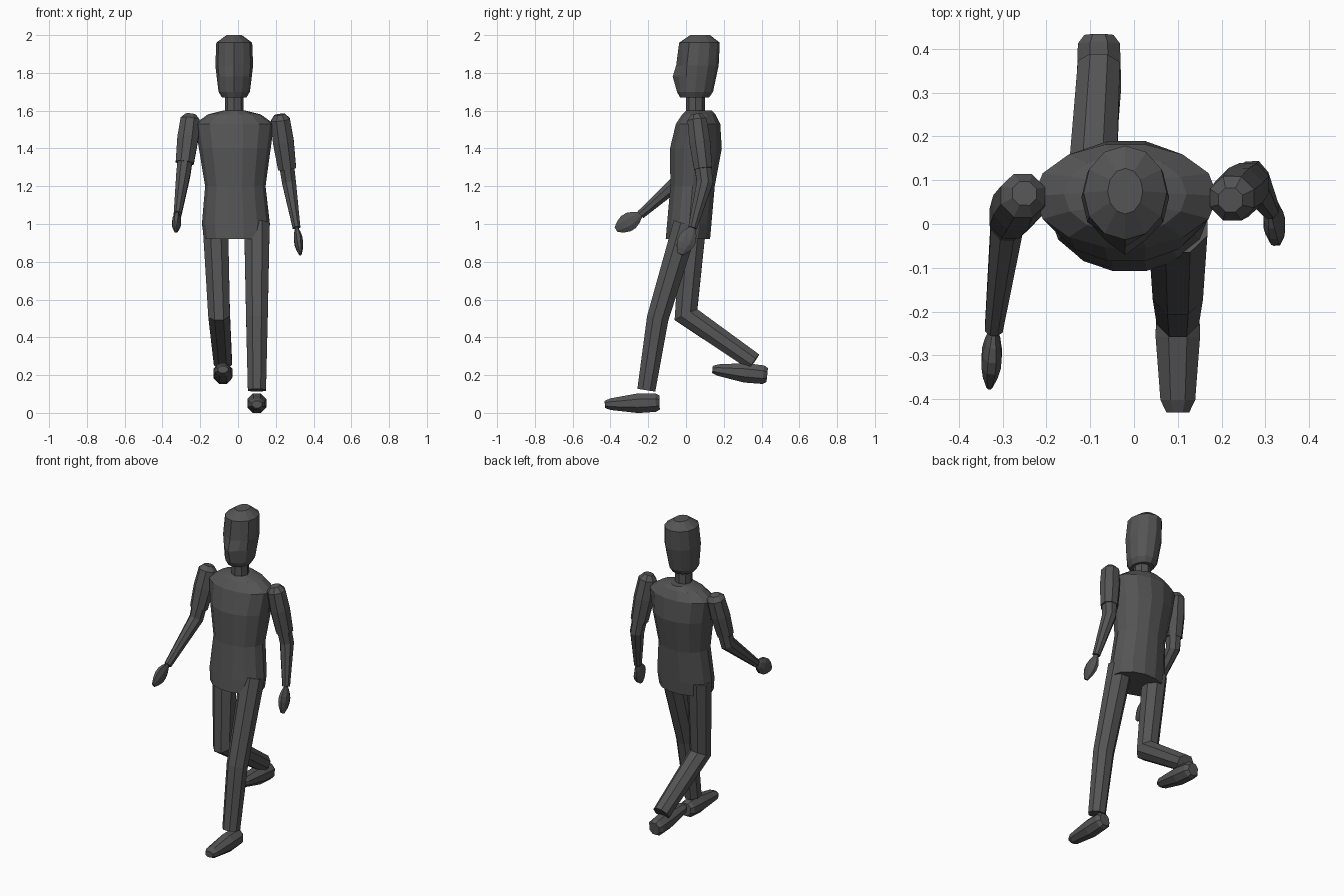
import bpy, bmesh, math
from mathutils import Vector

if "Cube" in bpy.data.objects:
    bpy.data.objects.remove(bpy.data.objects["Cube"])

SHADE = 0.09
grey = bpy.data.materials.new("dark grey")
grey.use_nodes = True
grey.diffuse_color = (SHADE, SHADE, SHADE, 1)
grey.node_tree.nodes["Principled BSDF"].inputs["Base Color"].default_value = grey.diffuse_color


def tube(name, centres, widths, depths, sides=8, phase=0.5, upright=False):
    """Skin oval rings along a path, mitred at its joints or kept level."""
    bm = bmesh.new()
    loops = []
    for index, centre in enumerate(centres):
        previous = centres[max(index - 1, 0)]
        following = centres[min(index + 1, len(centres) - 1)]
        arriving = (centre - previous).normalized()
        leaving = (following - centre).normalized()
        along = (arriving + leaving).normalized()
        if upright:
            along = Vector((0, 0, 1))
        across = (Vector((1, 0, 0)) - along * along.x).normalized()
        through = along.cross(across)
        mitre = max(along.dot(arriving), along.dot(leaving))
        loop = []
        for step in range(sides):
            angle = math.tau * (step + phase) / sides
            offset = across * math.cos(angle) * widths[index]
            offset += through * math.sin(angle) * depths[index] / mitre
            loop.append(bm.verts.new(centre + offset))
        loops.append(loop)
    for lower, upper in zip(loops, loops[1:]):
        for step in range(sides):
            after = (step + 1) % sides
            bm.faces.new((lower[step], lower[after], upper[after], upper[step]))
    bm.faces.new(loops[0])
    bm.faces.new(loops[-1])
    bmesh.ops.recalc_face_normals(bm, faces=bm.faces)
    mesh = bpy.data.meshes.new(name)
    bm.to_mesh(mesh)
    bm.free()
    mesh.materials.append(grey)
    part = bpy.data.objects.new(name, mesh)
    bpy.context.collection.objects.link(part)
    return part


def column(name, base, top, heights, widths, depths, sides):
    """Stack level rings whose centres lean evenly from base to top."""
    base, top = Vector(base), Vector(top)
    centres = [base.lerp(top, (height - base.z) / (top.z - base.z)) for height in heights]
    return tube(name, centres, widths, depths, sides, phase=0, upright=True)


def arm(side, shoulder, elbow, wrist, fingertip):
    shoulder, elbow, wrist, fingertip = map(Vector, (shoulder, elbow, wrist, fingertip))

    # Upper arm with a domed shoulder, ending in a lip above the elbow
    cuff = shoulder.lerp(elbow, 0.8)
    radii = (0.03, 0.055, 0.06, 0.052)
    path = [shoulder.lerp(cuff, fraction) for fraction in (0, 0.1, 0.5, 1)]
    tube(side + "_upper_arm", path, radii, radii)

    # Forearm tapering to the wrist
    widths = (0.043, 0.04, 0.022)
    depths = [width * 1.15 for width in widths]
    tube(side + "_forearm", [shoulder.lerp(elbow, 0.7), elbow, wrist], widths, depths)

    # Flat oval hand
    fractions = [step / 5 for step in range(6)]
    path = [wrist.lerp(fingertip, fraction) for fraction in fractions]
    swell = [math.sin(math.pi * (0.1 + 0.8 * fraction)) for fraction in fractions]
    tube(side + "_hand", path, [0.025 * s for s in swell], [0.053 * s for s in swell])


def leg(side, hip, knee, ankle, heel, toe):
    # Straight-sided leg
    radii = (0.073, 0.062, 0.052)
    tube(side + "_leg", [Vector(joint) for joint in (hip, knee, ankle)], radii, radii)

    # Wedge-shaped foot
    heel, toe = Vector(heel), Vector(toe)
    path = [heel.lerp(toe, fraction) for fraction in (0, 0.07, 0.4, 0.9, 1)]
    widths = (0.036, 0.052, 0.055, 0.043, 0.028)
    depths = (0.04, 0.053, 0.056, 0.033, 0.02)
    tube(side + "_foot", path, widths, depths)


# Torso, narrow at the waist and broad at the shoulders
column("torso", (-0.01, 0.01, 0.92), (-0.02, 0.07, 1.6),
       heights=(0.92, 1, 1.2, 1.4, 1.53, 1.58, 1.6),
       widths=(0.17, 0.18, 0.16, 0.19, 0.21, 0.14, 0.06),
       depths=(0.12, 0.12, 0.12, 0.14, 0.12, 0.09, 0.07), sides=14)

# Neck
neck_radii = (0.05, 0.05)
column("neck", (-0.02, 0.05, 1.55), (-0.02, 0.05, 1.7), (1.55, 1.7), neck_radii, neck_radii, sides=8)

# Head, with a pulled nose and pressed eye hollows
HEAD_SIDES = 12
head_widths = (0.065, 0.083, 0.093, 0.1, 0.095, 0.04)
head = column("head", (-0.02, 0.045, 1.67), (-0.02, 0.075, 2),
              (1.67, 1.7, 1.78, 1.84, 1.96, 2),
              head_widths, [width + 0.012 for width in head_widths], HEAD_SIDES)
front = HEAD_SIDES * 3 // 4
head.data.vertices[HEAD_SIDES * 2 + front].co.y -= 0.02
for side in (-1, 1):
    head.data.vertices[HEAD_SIDES * 3 + front + side].co.y += 0.02

# Walking pose
arm("left", shoulder=(0.22, 0.055, 1.58), elbow=(0.27, 0.1, 1.22),
    wrist=(0.31, 0.035, 0.98), fingertip=(0.33, -0.03, 0.84))
arm("right", shoulder=(-0.25, 0.07, 1.58), elbow=(-0.29, 0, 1.26),
    wrist=(-0.32, -0.24, 1.05), fingertip=(-0.33, -0.37, 0.97))
leg("left", hip=(0.1, 0, 1), knee=(0.1, -0.15, 0.5), ankle=(0.1, -0.21, 0.12),
    heel=(0.1, -0.14, 0.055), toe=(0.1, -0.43, 0.045))
leg("right", hip=(-0.12, 0.04, 1), knee=(-0.1, 0, 0.52), ankle=(-0.08, 0.36, 0.27),
    heel=(-0.08, 0.43, 0.2), toe=(-0.08, 0.14, 0.23))
